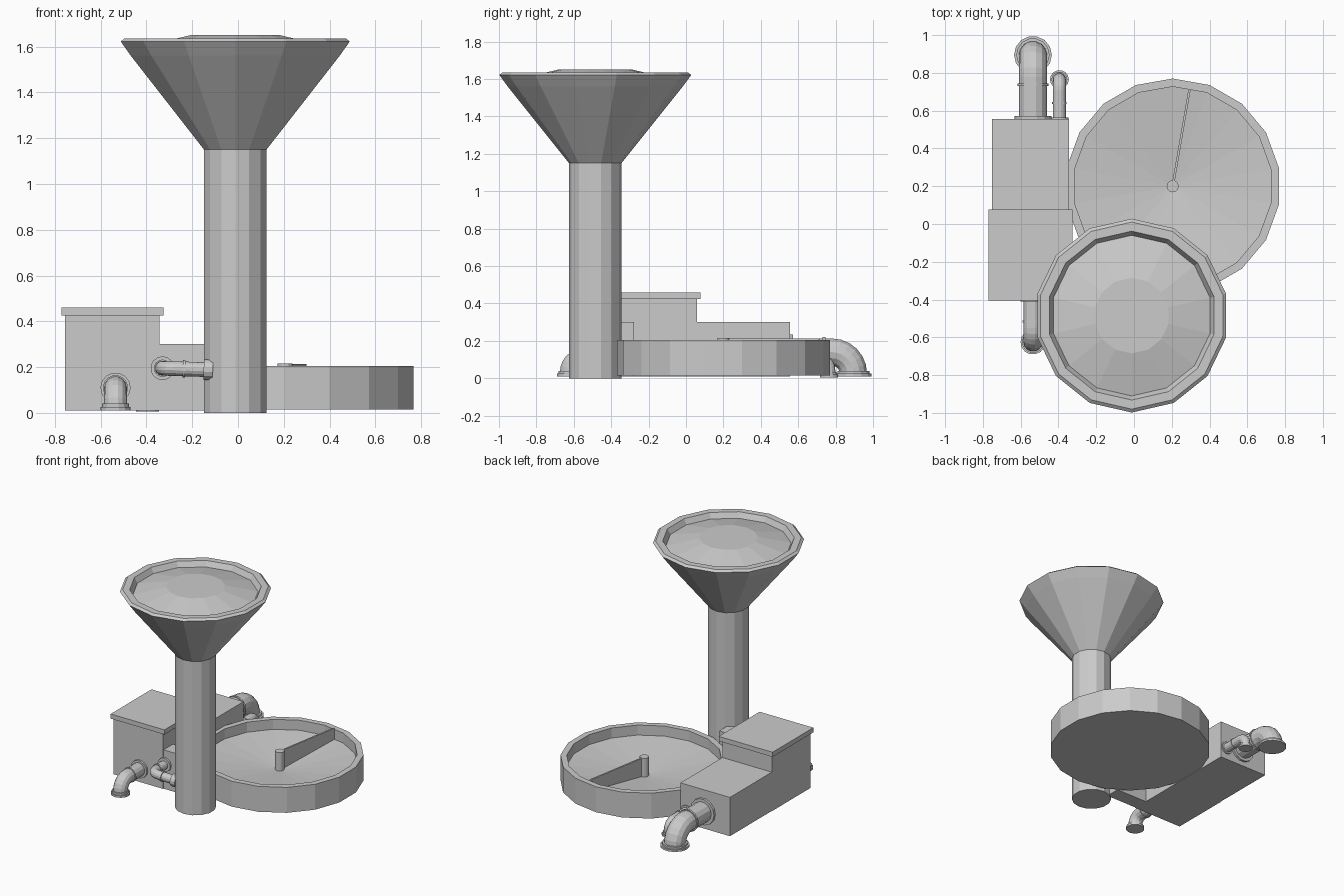
import bpy, bmesh
from math import sin, cos, pi
from mathutils import Vector

if "Cube" in bpy.data.objects:
    bpy.data.objects.remove(bpy.data.objects["Cube"])


def finish(name, bm):
    bmesh.ops.recalc_face_normals(bm, faces=bm.faces)
    me = bpy.data.meshes.new(name)
    bm.to_mesh(me)
    bm.free()
    ob = bpy.data.objects.new(name, me)
    bpy.context.collection.objects.link(ob)
    return ob


def skin(bm, rings):
    # joins rings of vertices and caps both ends
    n = len(rings[0])
    for a, b in zip(rings, rings[1:]):
        for i in range(n):
            j = (i + 1) % n
            bm.faces.new((a[i], a[j], b[j], b[i]))
    bm.faces.new(rings[0])
    bm.faces.new(rings[-1])


def lathe(name, x, y, profile, n):
    bm = bmesh.new()
    skin(bm, [[bm.verts.new((x + r * cos(pi / 2 + 2 * pi * i / n),
                             y + r * sin(pi / 2 + 2 * pi * i / n), z)) for i in range(n)]
              for r, z in profile])
    return finish(name, bm)


def box(name, x0, x1, y0, y1, z0, z1):
    bm = bmesh.new()
    skin(bm, [[bm.verts.new((x, y, z)) for x, y in ((x0, y0), (x1, y0), (x1, y1), (x0, y1))]
              for z in (z0, z1)])
    return finish(name, bm)


def elbow(name, start, corner, end, r, bend, collars, n=14):
    """Pipe from start round corner to end; collars = (leg, distance, length, radius)."""
    s, c, e = Vector(start), Vector(corner), Vector(end)
    d1, d2 = (c - s).normalized(), (e - c).normalized()
    side = d1.cross(d2)
    bm = bmesh.new()

    def ring(p, d, rad):
        u = side.cross(d)
        return [bm.verts.new(p + rad * (cos(2 * pi * i / n) * side + sin(2 * pi * i / n) * u))
                for i in range(n)]

    rings = [ring(s, d1, r)]
    centre = c - bend * d1 + bend * d2
    for k in range(7):
        a = k / 6 * pi / 2
        rings.append(ring(centre + bend * (sin(a) * d1 - cos(a) * d2),
                          cos(a) * d1 + sin(a) * d2, r))
    rings.append(ring(e, d2, r))
    skin(bm, rings)
    # flanges and joint rings, measured from the start or back from the end
    for leg, dist, length, rad in collars:
        p, d = (s, d1) if leg == 0 else (e, -d2)
        skin(bm, [ring(p + d * dist, d, rad), ring(p + d * (dist + length), d, rad)])
    return finish(name, bm)


# Tower with flared tank and shallow domed roof
lathe("water_tower", -0.012, -0.485,
      [(0.14, 0), (0.14, 1.15), (0.468, 1.56), (0.513, 1.622), (0.495, 1.636),
       (0.447, 1.636), (0.425, 1.597), (0.2, 1.65)], 14)

# Round settling basin with sloping floor
bx, by = 0.205, 0.2
lathe("settling_basin", bx, by,
      [(0.57, 0.015), (0.57, 0.205), (0.527, 0.205), (0.527, 0.13), (0.02, 0.075)], 18)
lathe("basin_post", bx, by, [(0.032, 0.06), (0.032, 0.215)], 12)
arm = box("scraper_arm", -0.006, 0.006, 0, 0.52, 0.07, 0.213)
arm.location = (bx, by, 0)
arm.rotation_euler.z = -0.172

# Pump house
box("low_house", -0.752, -0.343, 0.05, 0.555, 0.01, 0.30)
box("tall_house", -0.755, -0.343, -0.395, 0.06, 0.01, 0.43)
box("house_roof", -0.77, -0.325, -0.405, 0.077, 0.425, 0.46)
box("house_annex", -0.35, -0.08, -0.39, -0.278, 0.01, 0.30)

# Rear pipes
elbow("large_rear_pipe", (-0.535, 0.55, 0.14), (-0.535, 0.895, 0.14), (-0.535, 0.895, 0.01),
      0.075, 0.115,
      [(0, 0, 0.022, 0.097), (0, 0.18, 0.015, 0.082), (1, 0, 0.015, 0.1), (1, 0.015, 0.015, 0.088)])
elbow("small_rear_pipe", (-0.395, 0.55, 0.1), (-0.395, 0.765, 0.1), (-0.395, 0.765, 0.005),
      0.034, 0.055,
      [(0, 0, 0.015, 0.047), (0, 0.085, 0.012, 0.038), (1, 0, 0.015, 0.05), (1, 0.015, 0.015, 0.042)])

# Front outlet pipe
elbow("front_pipe", (-0.535, -0.39, 0.11), (-0.535, -0.625, 0.11), (-0.535, -0.625, 0.01),
      0.05, 0.075,
      [(0, 0, 0.02, 0.066), (0, 0.12, 0.012, 0.055), (1, 0, 0.015, 0.066), (1, 0.015, 0.015, 0.058)])

# Link pipe from house to tower
elbow("tower_link_pipe", (-0.33, -0.385, 0.195), (-0.33, -0.55, 0.195), (-0.11, -0.55, 0.188),
      0.032, 0.05,
      [(0, 0, 0.02, 0.052), (0, 0.09, 0.012, 0.038), (1, 0, 0.04, 0.045), (1, 0.12, 0.012, 0.038)])
